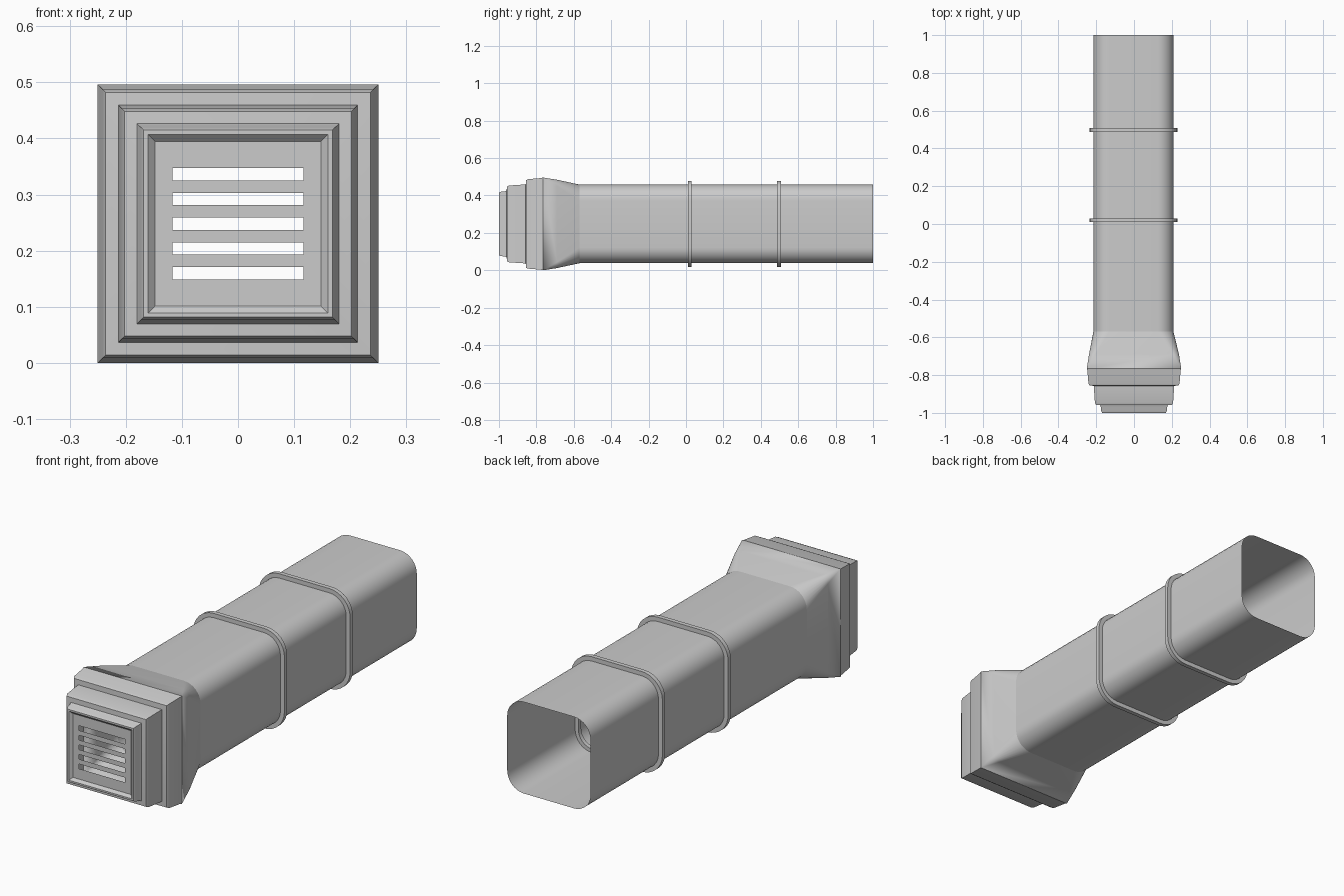
import bpy, bmesh, math

if "Cube" in bpy.data.objects:
    bpy.data.objects.remove(bpy.data.objects["Cube"])

CZ = 0.248      # height of the duct axis
ARC = 8         # segments per rounded corner


def rounded_square(y, half, r, cx=0.0):
    """Loop of points around the axis; r = 0 collapses corners to sharp points."""
    pts = []
    for k, (sx, sz) in enumerate([(1, 1), (-1, 1), (-1, -1), (1, -1)]):
        for i in range(ARC + 1):
            a = math.pi / 2 * (k + i / ARC)
            x = sx * (half - r) + r * math.cos(a)
            z = sz * (half - r) + r * math.sin(a)
            pts.append((cx + x, y, CZ + z * 0.992))
    return pts


def finish(name, bm, angle=30):
    bmesh.ops.remove_doubles(bm, verts=bm.verts, dist=1e-5)
    bmesh.ops.recalc_face_normals(bm, faces=bm.faces)
    mesh = bpy.data.meshes.new(name)
    bm.to_mesh(mesh)
    bm.free()
    obj = bpy.data.objects.new(name, mesh)
    bpy.context.collection.objects.link(obj)
    bpy.ops.object.select_all(action='DESELECT')
    obj.select_set(True)
    bpy.context.view_layer.objects.active = obj
    bpy.ops.object.shade_smooth_by_angle(angle=math.radians(angle))
    return obj


def loft(name, sections, closed=False, angle=30):
    bm = bmesh.new()
    rings = [[bm.verts.new(p) for p in s] for s in sections]
    pairs = list(zip(rings, rings[1:]))
    if closed:
        pairs.append((rings[-1], rings[0]))
    for a, b in pairs:
        n = len(a)
        for i in range(n):
            j = (i + 1) % n
            bm.faces.new((a[i], a[j], b[j], b[i]))
    return finish(name, bm, angle)


# Long open duct
DX = -0.003
loft("duct", [rounded_square(y, 0.212, 0.085, DX) for y in (1.0, -0.57)])

# Two flat collars around the duct
for n, y in enumerate((0.02, 0.497)):
    w = 0.01
    loft(f"collar_{n + 1}", [
        rounded_square(y - w, 0.232, 0.105, DX),
        rounded_square(y + w, 0.232, 0.105, DX),
        rounded_square(y + w, 0.195, 0.07, DX),
        rounded_square(y - w, 0.195, 0.07, DX)], closed=True)

# Flare from the rounded duct to the square head
loft("flare", [rounded_square(-0.57, 0.212, 0.085, DX),
               rounded_square(-0.69, 0.238, 0.032),
               rounded_square(-0.765, 0.25, 0)])

# Stepped square head, ending in a shallow recess
head = [(-0.765, 0.25), (-0.775, 0.247), (-0.845, 0.241), (-0.855, 0.236),
        (-0.857, 0.213), (-0.945, 0.207), (-0.957, 0.202),
        (-0.959, 0.18), (-0.968, 0.176), (-0.992, 0.173), (-1.0, 0.168),
        (-1.0, 0.16), (-0.988, 0.148)]
loft("stepped_head", [rounded_square(y, h, 0) for y, h in head], angle=25)

# Slotted grille panel
xs = [-0.148, -0.117, 0.117, 0.148]
slots = [(-0.011 + 0.0444 * k, 0.011 + 0.0444 * k) for k in range(-2, 3)]
zs = [-0.148] + [z for s in slots for z in s] + [0.148]
bm = bmesh.new()
grid = [[bm.verts.new((x, -0.988, CZ + z * 0.992)) for x in xs] for z in zs]
for r in range(len(zs) - 1):
    for c in range(3):
        if c == 1 and r % 2 == 1:
            continue        # opening
        bm.faces.new((grid[r][c], grid[r][c + 1], grid[r + 1][c + 1], grid[r + 1][c]))
finish("grille_panel", bm)
